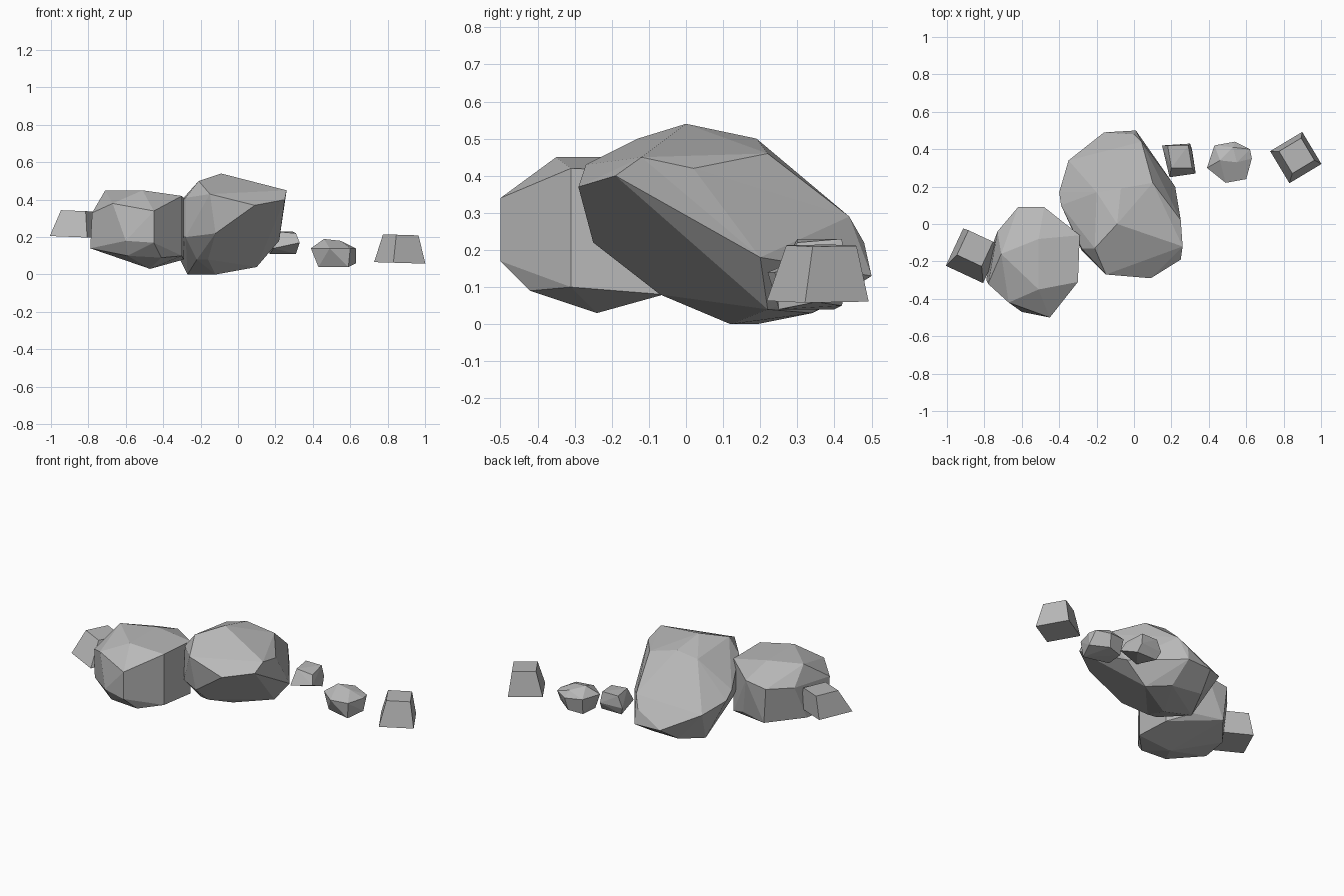
import bpy
import bmesh
from math import radians
from mathutils import Matrix, Vector

default_cube = bpy.data.objects.get("Cube")
if default_cube:
    bpy.data.objects.remove(default_cube, do_unlink=True)

# Single stone colour
stone = bpy.data.materials.new("stone grey")
stone.use_nodes = True
stone_colour = (0.48, 0.48, 0.48, 1)
stone.diffuse_color = stone_colour
stone.node_tree.nodes["Principled BSDF"].inputs["Base Color"].default_value = stone_colour


def finish_rock(name, mesh_builder):
    """Turn a bmesh into a flat-shaded stone object with clean planar facets."""
    bmesh.ops.dissolve_limit(mesh_builder, angle_limit=radians(3),
                             verts=mesh_builder.verts, edges=mesh_builder.edges)
    bmesh.ops.recalc_face_normals(mesh_builder, faces=mesh_builder.faces)
    mesh = bpy.data.meshes.new(name)
    mesh_builder.to_mesh(mesh)
    mesh_builder.free()
    mesh.materials.append(stone)
    rock = bpy.data.objects.new(name, mesh)
    bpy.context.scene.collection.objects.link(rock)
    return rock


def hull_rock(name, corners):
    """Convex boulder wrapped around its corners, given in hundredths of a unit."""
    mesh_builder = bmesh.new()
    for corner in corners:
        mesh_builder.verts.new(Vector(corner) / 100)
    hull = bmesh.ops.convex_hull(mesh_builder, input=mesh_builder.verts)
    leftovers = [item for item in hull["geom_interior"] + hull["geom_unused"]
                 if isinstance(item, bmesh.types.BMVert)]
    bmesh.ops.delete(mesh_builder, geom=list(set(leftovers)), context="VERTS")
    return finish_rock(name, mesh_builder)


def block_rock(name, centre, size, turn, taper, lean, slope):
    """Small chipped block: a cube narrowed at the top, leaned, turned and placed."""
    mesh_builder = bmesh.new()
    bmesh.ops.create_cube(mesh_builder, size=1)
    spin = Matrix.Rotation(radians(turn), 3, "Z")
    for vert in mesh_builder.verts:
        on_top = vert.co.z > 0
        narrowing = taper if on_top else 1
        shaped = spin @ Vector((vert.co.x * size[0] * narrowing,
                                vert.co.y * size[1] * narrowing,
                                vert.co.z * size[2]))
        shaped.z += shaped.x * slope
        if on_top:
            shaped += Vector((lean[0], lean[1], 0))
        vert.co = shaped + Vector(centre)
    return finish_rock(name, mesh_builder)


# Large leaning boulder in the middle
hull_rock("large_boulder", [
    # crown
    (-9, 0, 54), (-20, 17, 47), (-7, 19, 50), (26, -12, 45), (25, 2, 42),
    (10, 22, 46), (-28, -13, 41), (-21, -13, 50),
    # front end
    (9, -29, 37), (25, -19, 40), (-15, -27, 43), (-12, -25, 22), (-28, -14, 20),
    # sides and sloping back
    (22, 20, 18), (4, 44, 29), (-39, 10, 30), (-40, 17, 26), (-35, 34, 22),
    (1, 50, 13), (-16, 49, 13), (0, 48, 22),
    # underside
    (-12, 12, 0), (-27, 19, 0), (-16, -7, 8), (-22, -6, 8), (10, 22, 4),
    (0, 34, 3), (-20, 36, 4),
])

# Rounder boulder beside it
hull_rock("side_boulder", [
    # crown
    (-51, -35, 45), (-71, -16, 45), (-51, -8, 45), (-30, -31, 42), (-29, -6, 41),
    # front
    (-67, -42, 38), (-45, -50, 34), (-45, -50, 17), (-60, -47, 18),
    # sides and back
    (-78, -32, 33), (-79, -30, 14), (-73, -4, 35), (-76, -12, 14),
    (-62, 9, 36), (-48, 9, 38), (-60, 8, 14), (-42, 3, 14),
    # underside
    (-41, -42, 9), (-59, -42, 10), (-47, -24, 3), (-30, -31, 10), (-29, -6, 8),
])

# Small tapered blocks at the two ends
block_rock("outer_block", (-.86, -.17, .27), (.22, .22, .14), -25, .66, (.01, .04), -.04)
block_rock("end_block", (.865, .355, .137), (.2, .2, .15), 31, .69, (.005, .01), -.03)

# Small chipped stone against the large boulder
hull_rock("inner_block", [
    (20, 30, 23), (31, 30, 22), (29, 42, 23), (18, 42, 23),
    (19, 25, 14), (33, 27, 17), (31, 40, 11), (17, 40, 11), (15, 42, 16), (30, 43, 16),
])

# Rounded pebble between the blocks
hull_rock("middle_pebble", [
    (46, 34, 19), (55, 33, 18), (53, 41, 17), (43, 42, 14), (54, 44, 13),
    (62, 40, 14), (63, 35, 14), (60, 24, 14), (49, 22, 14), (39, 30, 14),
    (44, 40, 4), (43, 29, 4), (59, 25, 4), (63, 35, 6), (53, 42, 5),
])
